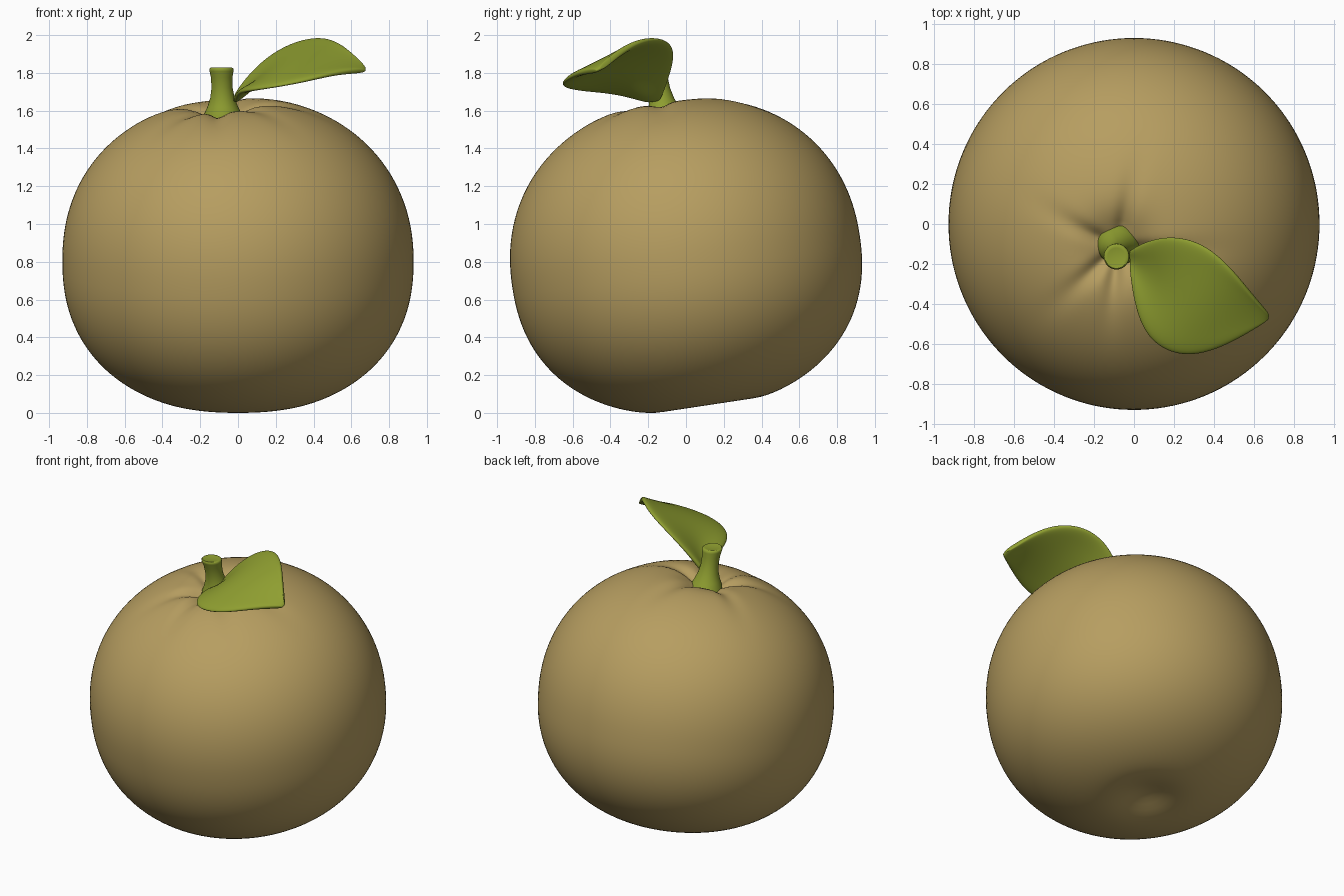
import bpy, bmesh
from math import sin, cos, pi, exp, radians
from mathutils import Matrix, Vector

if "Cube" in bpy.data.objects:
    bpy.data.objects.remove(bpy.data.objects["Cube"])


def material(name, rgb):
    m = bpy.data.materials.new(name)
    m.diffuse_color = (*rgb, 1)
    m.use_nodes = True
    m.node_tree.nodes["Principled BSDF"].inputs["Base Color"].default_value = m.diffuse_color
    return m


def finish(name, bm, mat, angle=60):
    bmesh.ops.recalc_face_normals(bm, faces=bm.faces)
    me = bpy.data.meshes.new(name)
    bm.to_mesh(me)
    bm.free()
    ob = bpy.data.objects.new(name, me)
    bpy.context.collection.objects.link(ob)
    me.materials.append(mat)
    bpy.ops.object.select_all(action='DESELECT')
    ob.select_set(True)
    bpy.context.view_layer.objects.active = ob
    bpy.ops.object.shade_smooth_by_angle(angle=radians(angle))
    return ob


def skin_rings(bm, rings, start, end):
    """Bridge closed rings of points and close both ends with a pole point."""
    loops = [[bm.verts.new(p) for p in ring] for ring in rings]
    n = len(loops[0])
    for a, b in zip(loops, loops[1:]):
        for i in range(n):
            bm.faces.new((a[i], a[(i + 1) % n], b[(i + 1) % n], b[i]))
    for loop, pole in ((loops[0], start), (loops[-1], end)):
        v = bm.verts.new(pole)
        for i in range(n):
            bm.faces.new((loop[i], loop[(i + 1) % n], v))


skin = material("tan_skin", (0.47, 0.34, 0.118))
green = material("leaf_green", (0.275, 0.345, 0.03))

# Fruit: tilted superellipse with dimples and creases running out from the stem
CREASES = [(80, 0.032), (153, 0.03), (222, 0.04), (262, 0.04), (312, 0.025), (358, 0.04)]
TILT = Matrix.Rotation(0.15, 3, 'X')


def fruit_point(th, phi):
    top = th < pi / 2
    b, p = (0.86, 2.15) if top else (0.80, 2.25)
    r = 0.93 * abs(sin(th)) ** (2 / p)
    z = b * abs(cos(th)) ** (2 / p)
    t = z / b
    if top:
        z -= 0.09 * exp(-(r / 0.16) ** 2)
        for deg, depth in CREASES:
            d = phi - radians(deg)
            if cos(d) > 0:
                side = r * sin(d) / (0.025 + 0.09 * r)
                z -= depth * exp(-side ** 2 - (r / 0.33) ** 2) * min(1, r / 0.08) * cos(d)
    else:
        z = -(z - 0.07 * exp(-(r / 0.18) ** 2))
    v = Vector((r * cos(phi), r * sin(phi), z))
    if top:  # the crown leans slightly to the left
        v.z += 0.08 * v.x * t
        v.x -= 0.08 * t * t
    return TILT @ v + Vector((0, 0, 0.802))


bm = bmesh.new()
N, M = 144, 72
rings = [[fruit_point(pi * j / M, 2 * pi * i / N) for i in range(N)] for j in range(1, M)]
skin_rings(bm, rings, fruit_point(0, 0), fruit_point(pi, 0))
low = min(v.co.z for v in bm.verts)
bmesh.ops.translate(bm, verts=bm.verts, vec=(0, 0, -low))
finish("fruit", bm, skin, 180)

# Stem: flared base, narrow waist, slightly sunken cut top
base, tip = Vector((-0.078, -0.10, 1.55)), Vector((-0.088, -0.165, 1.825))
PROFILE = [(0, 0.108), (0.12, 0.1), (0.25, 0.082), (0.42, 0.065), (0.62, 0.056), (0.82, 0.057),
           (0.94, 0.063), (0.985, 0.064), (1.01, 0.057), (1.0, 0.045)]
bm = bmesh.new()
rings = [[base.lerp(tip, t) + Vector((r * cos(a), r * sin(a), 0))
          for a in [2 * pi * i / 32 for i in range(32)]] for t, r in PROFILE]
skin_rings(bm, rings, base, base.lerp(tip, 0.99))
finish("stem", bm, green)

# Leaf: upper edge, midrib and lower edge, filled by a quadratic across the width
UPPER = [(-0.03, -0.14, 1.65), (0.04, -0.09, 1.77), (0.18, -0.05, 1.905), (0.35, -0.09, 1.98),
         (0.49, -0.22, 1.985), (0.59, -0.35, 1.915), (0.68, -0.455, 1.82)]
MIDDLE = [(-0.025, -0.165, 1.645), (0.09, -0.27, 1.745), (0.19, -0.35, 1.82), (0.32, -0.38, 1.875),
          (0.46, -0.40, 1.885), (0.58, -0.43, 1.86), (0.68, -0.465, 1.815)]
LOWER = [(-0.02, -0.19, 1.645), (-0.01, -0.36, 1.695), (0.05, -0.57, 1.705), (0.20, -0.665, 1.725),
         (0.36, -0.655, 1.755), (0.53, -0.575, 1.80), (0.68, -0.475, 1.81)]
bm = bmesh.new()
rows = []
for a, m, c in zip(UPPER, MIDDLE, LOWER):
    a, m, c = Vector(a), Vector(m), Vector(c)
    rows.append([bm.verts.new(a * s * (s - 1) / 2 + m * (1 - s * s) + c * s * (s + 1) / 2)
                 for s in (-1, -0.6, -0.2, 0.2, 0.6, 1)])
for p, q in zip(rows, rows[1:]):
    for i in range(5):
        bm.faces.new((p[i], p[i + 1], q[i + 1], q[i]))
leaf = finish("leaf", bm, green, 180)
solid = leaf.modifiers.new("thickness", 'SOLIDIFY')
solid.thickness = 0.035
solid.offset = 0
sub = leaf.modifiers.new("smooth", 'SUBSURF')
sub.levels = sub.render_levels = 3
